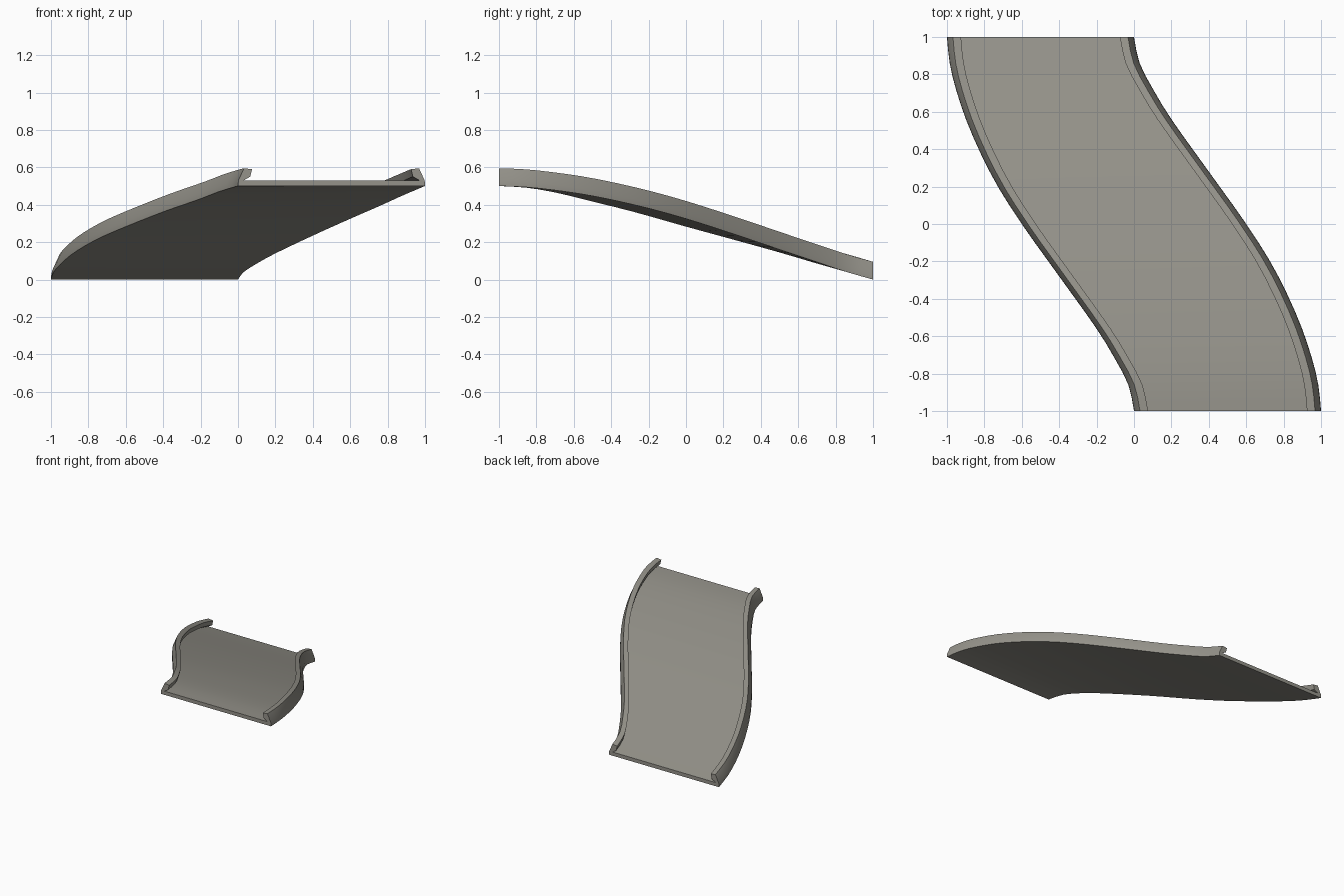
import bpy, bmesh, math

if "Cube" in bpy.data.objects:
    bpy.data.objects.remove(bpy.data.objects["Cube"])

# Rims of the S-shaped chute: (y, x, z), from low back end to high front end
RIGHT = [(1, 0, 0), (.86, .03, .04), (.71, .108, .09), (.56, .20, .14), (.28, .40, .235),
         (0, .60, .325), (-.23, .745, .388), (-.5, .875, .447), (-.72, .952, .48),
         (-.87, .987, .495), (-1, 1, .5)]
LEFT_Z = [0, .038, .08, .145, .22, .283, .362, .432, .468, .492, .5]
# Left rim runs as the right one turned half a turn about the middle, but climbs steadily
LEFT = [(-p[0], -p[1], z) for p, z in zip(reversed(RIGHT), LEFT_Z)]

# Rim section: inward offset and height, from outer bottom to inner floor corner
RIM = [(0, 0), (.002, .03), (.032, .095), (.075, .09), (.065, .05), (.03, .03)]


def at(table, y):
    """Smoothly interpolated rim position at depth y."""
    last = len(table) - 1

    def slope(i, k):
        a, b = table[max(i - 1, 0)], table[min(i + 1, last)]
        return (b[k] - a[k]) / (b[0] - a[0])

    for i in range(last):
        p, q = table[i], table[i + 1]
        if q[0] <= y <= p[0]:
            h = q[0] - p[0]
            t = (y - p[0]) / h
            return [(2*t**3 - 3*t*t + 1) * p[k] + (t**3 - 2*t*t + t) * h * slope(i, k)
                    + (3*t*t - 2*t**3) * q[k] + (t**3 - t*t) * h * slope(i + 1, k)
                    for k in (1, 2)]


# Sweep the channel section from back to front
depths = [1, .93, .86, .79, .71, .635, .56, .466, .373, .28, .187, .093]
depths += [0] + [-y for y in reversed(depths)]
bm = bmesh.new()
rows = []
for y in depths:
    lx, lz = at(LEFT, y)
    rx, rz = at(RIGHT, y)
    row = [bm.verts.new((lx + dx, y, lz + dz)) for dx, dz in RIM]
    row += [bm.verts.new((rx - dx, y, rz + dz)) for dx, dz in reversed(RIM)]
    rows.append(row)
n = len(rows[0])
for a, b in zip(rows, rows[1:]):
    for i in range(n):
        j = (i + 1) % n
        bm.faces.new((a[i], a[j], b[j], b[i]))

# Close both ends: floor edge plus the two rim ends
for r in (rows[0], rows[-1]):
    bm.faces.new((r[0], r[1], r[5], r[6], r[10], r[11]))
    bm.faces.new((r[1], r[2], r[3], r[4], r[5]))
    bm.faces.new((r[6], r[7], r[8], r[9], r[10]))
bmesh.ops.recalc_face_normals(bm, faces=bm.faces)

mesh = bpy.data.meshes.new("slide_channel")
bm.to_mesh(mesh)
bm.free()
mat = bpy.data.materials.new("warm grey")
mat.diffuse_color = (.30, .29, .255, 1)
mat.use_nodes = True
mat.node_tree.nodes["Principled BSDF"].inputs["Base Color"].default_value = mat.diffuse_color
mesh.materials.append(mat)
obj = bpy.data.objects.new("slide_channel", mesh)
bpy.context.collection.objects.link(obj)
bpy.context.view_layer.objects.active = obj
obj.select_set(True)
bpy.ops.object.shade_smooth_by_angle(angle=math.radians(25))
